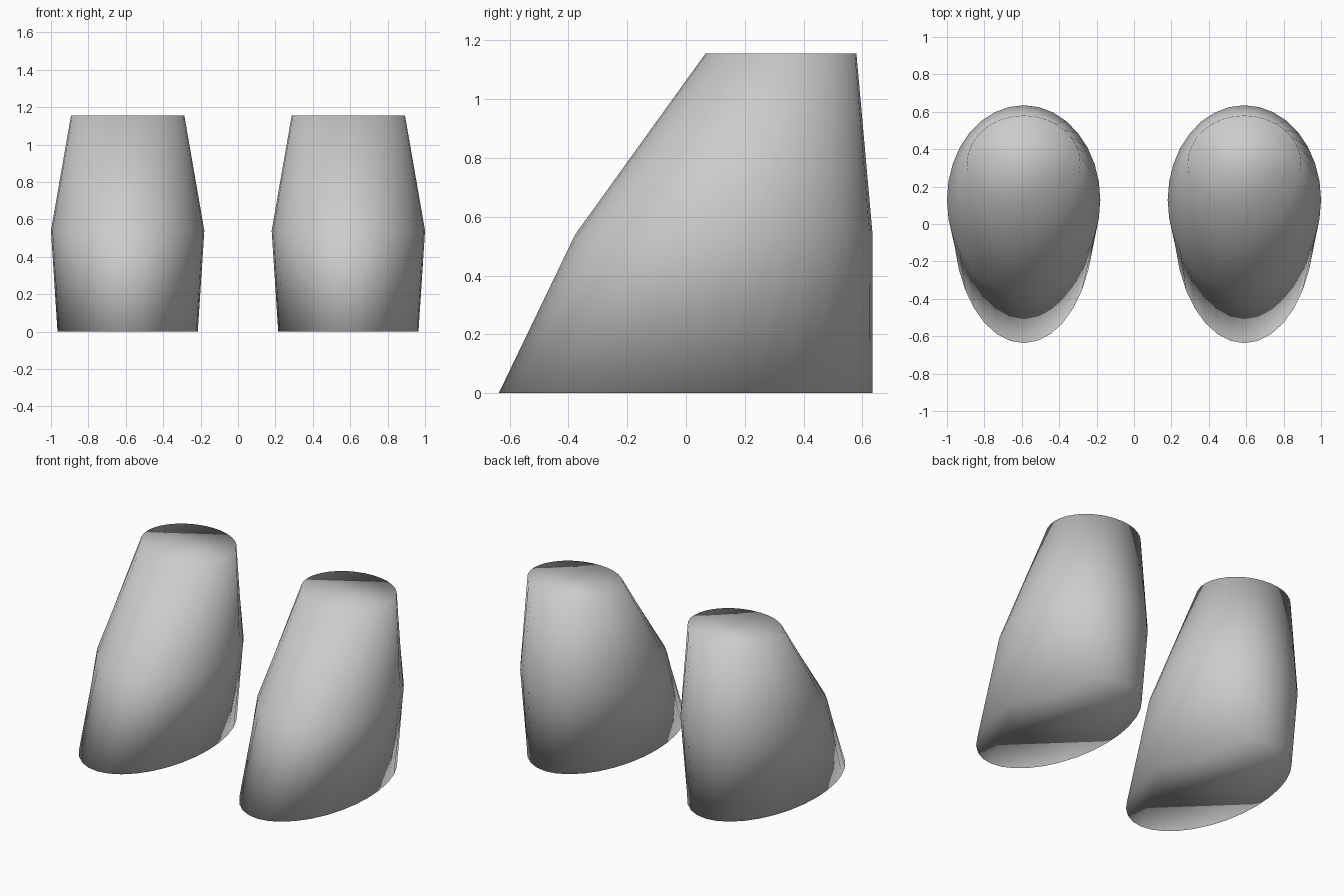
import bpy, bmesh, math

if "Cube" in bpy.data.objects:
    bpy.data.objects.remove(bpy.data.objects["Cube"])

SIDES = 32
# Each ring: height, half width, front edge, back edge
RINGS = [(0.0, 0.375, -0.637, 0.635),
         (0.54, 0.41, -0.377, 0.635),
         (1.155, 0.303, 0.066, 0.58)]

grey = bpy.data.materials.new("plain grey")
grey.diffuse_color = (0.6, 0.6, 0.6, 1)
grey.use_nodes = True
grey.node_tree.nodes["Principled BSDF"].inputs["Base Color"].default_value = grey.diffuse_color


def tapered_shell(name, cx):
    """Stack of elliptical rings, skinned and closed at both ends."""
    bm = bmesh.new()
    loops = []
    for z, rx, front, back in RINGS:
        cy, ry = (front + back) / 2, (back - front) / 2
        loops.append([bm.verts.new((cx + rx * math.cos(math.tau * i / SIDES),
                                    cy + ry * math.sin(math.tau * i / SIDES), z))
                      for i in range(SIDES)])
    # Side walls
    for low, high in zip(loops, loops[1:]):
        for i in range(SIDES):
            j = (i + 1) % SIDES
            bm.faces.new((low[i], low[j], high[j], high[i]))
    # Sole and top, softly shaded into the walls
    bm.faces.new(loops[0][::-1])
    bm.faces.new(loops[-1])
    for f in bm.faces:
        f.smooth = True
    mesh = bpy.data.meshes.new(name)
    bm.to_mesh(mesh)
    bm.free()
    mesh.materials.append(grey)
    obj = bpy.data.objects.new(name, mesh)
    bpy.context.collection.objects.link(obj)
    return obj


# Matching pair, one on each side
tapered_shell("left_boot", -0.59)
tapered_shell("right_boot", 0.59)
